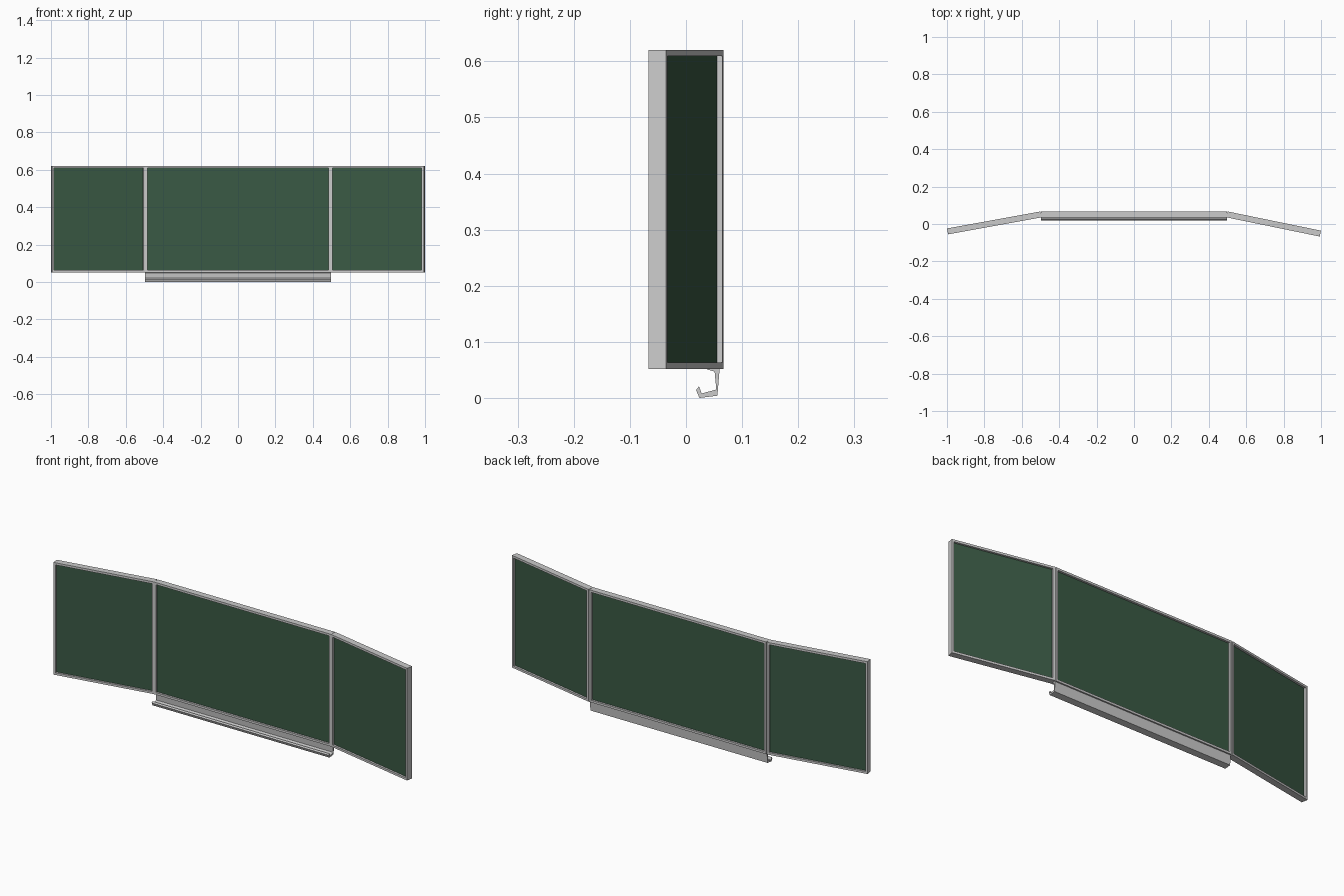
import bpy, bmesh
from math import radians
from mathutils import Matrix

if "Cube" in bpy.data.objects:
    bpy.data.objects.remove(bpy.data.objects["Cube"])

Z0, Z1 = 0.052, 0.62      # board bottom and top
DEPTH, RAIL, RECESS = 0.032, 0.011, 0.010

green = bpy.data.materials.new("chalkboard_green")
green.diffuse_color = (0.042, 0.10, 0.058, 1)
green.use_nodes = True
green.node_tree.nodes["Principled BSDF"].inputs["Base Color"].default_value = green.diffuse_color


def finish(bm, name, mat=None, matrix=Matrix()):
    bmesh.ops.recalc_face_normals(bm, faces=bm.faces)
    bm.transform(matrix)
    me = bpy.data.meshes.new(name)
    bm.to_mesh(me)
    bm.free()
    if mat:
        me.materials.append(mat)
    ob = bpy.data.objects.new(name, me)
    bpy.context.collection.objects.link(ob)
    return ob


def board(name, x0, x1, matrix):
    """Framed board; local y = 0 is the back plane, front at -DEPTH."""
    # mitred frame: rectangular ring swept through the depth
    bm = bmesh.new()
    loops = []
    for inset, y in ((0, 0), (0, -DEPTH), (RAIL, -DEPTH), (RAIL, 0)):
        a, b, c, d = x0 + inset, x1 - inset, Z0 + inset, Z1 - inset
        loops.append([bm.verts.new((x, y, z)) for x, z in ((a, c), (b, c), (b, d), (a, d))])
    for i in range(4):
        p, q = loops[i], loops[(i + 1) % 4]
        for k in range(4):
            n = (k + 1) % 4
            bm.faces.new((p[k], p[n], q[n], q[k]))
    finish(bm, name + "_frame", None, matrix)

    # recessed writing surface, seen from both sides
    bm = bmesh.new()
    bmesh.ops.create_cube(bm, size=1)
    w, h = x1 - x0 - 2 * RAIL, Z1 - Z0 - 2 * RAIL
    bm.transform(Matrix.Translation(((x0 + x1) / 2, -DEPTH / 2, (Z0 + Z1) / 2))
                 @ Matrix.Diagonal((w, DEPTH - 2 * RECESS, h, 1)))
    finish(bm, name + "_panel", green, matrix)


# centre board and two wings hinged at its back corners
board("centre_board", -0.496, 0.496, Matrix.Translation((0, 0.067, 0)))
board("right_wing", 0, 0.510,
      Matrix.Translation((0.5, 0.067, 0)) @ Matrix.Rotation(radians(-11.6), 4, 'Z'))
board("left_wing", -0.508, 0,
      Matrix.Translation((-0.5, 0.067, 0)) @ Matrix.Rotation(radians(10.3), 4, 'Z'))

# chalk tray: bent channel profile (y, z) extruded along x
profile = [(0.060, 0.053), (0.056, 0.004), (0.024, 0.0), (0.018, 0.014), (0.023, 0.021),
           (0.028, 0.008), (0.054, 0.015), (0.051, 0.047), (0.037, 0.051), (0.037, 0.053)]
bm = bmesh.new()
face = bm.faces.new([bm.verts.new((-0.496, y, z)) for y, z in profile])
ext = bmesh.ops.extrude_face_region(bm, geom=[face], use_keep_orig=True)
bmesh.ops.translate(bm, vec=(0.992, 0, 0),
                    verts=[v for v in ext["geom"] if isinstance(v, bmesh.types.BMVert)])
finish(bm, "chalk_tray")
